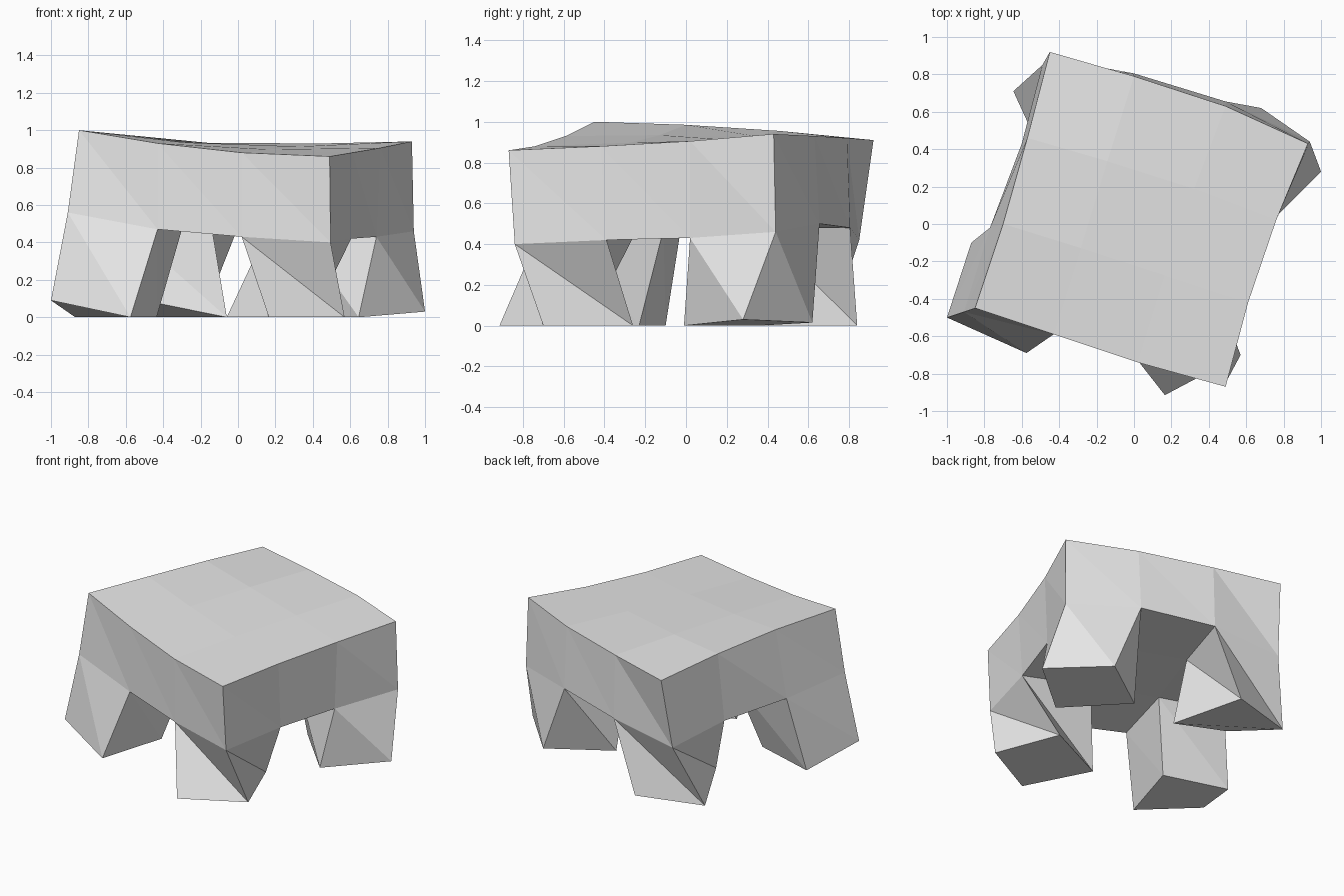
import bpy
import bmesh
from mathutils import Vector

old_cube = bpy.data.objects.get("Cube")
if old_cube:
    bpy.data.objects.remove(old_cube)

# One plain grey for the whole model
grey = bpy.data.materials.new("light_grey")
grey.use_nodes = True
shade = (0.8, 0.8, 0.8, 1)
grey.diffuse_color = shade
grey.node_tree.nodes["Principled BSDF"].inputs["Base Color"].default_value = shade


def points(rows):
    """Points given in hundredths of a unit."""
    return [Vector(row) / 100 for row in rows]


def patch_point(ring, column, row):
    """Point of a three by three patch, blended from its border ring."""
    u, v = column / 3, row / 3
    south, north = ring[column], ring[9 - column]
    west, east = ring[(12 - row) % 12], ring[3 + row]
    along = south * (1 - v) + north * v + west * (1 - u) + east * u
    corners = ((ring[0] * (1 - u) + ring[3] * u) * (1 - v)
               + (ring[9] * (1 - u) + ring[6] * u) * v)
    return along - corners


def patch(ring):
    return [[patch_point(ring, c, r) for c in range(4)] for r in range(4)]


def wall(upper, lower):
    """Closed band of folded faces between two loops of points."""
    count = len(upper)
    band = []
    for i in range(count):
        j = (i + 1) % count
        band.append((lower[i], lower[j], upper[i]))
        band.append((lower[j], upper[j], upper[i]))
    return band


def cell(grid, column, row):
    return (grid[row][column], grid[row][column + 1],
            grid[row + 1][column + 1], grid[row + 1][column])


def make_object(name, faces):
    bm = bmesh.new()
    for face in faces:
        bm.faces.new([bm.verts.new(p) for p in face])
    bmesh.ops.remove_doubles(bm, verts=bm.verts[:], dist=0.0001)
    mesh = bpy.data.meshes.new(name)
    bm.to_mesh(mesh)
    bm.free()
    mesh.materials.append(grey)
    obj = bpy.data.objects.new(name, mesh)
    bpy.context.collection.objects.link(obj)
    return obj


# Border loops of the slab, anticlockwise from the front corner on the -x side
top_ring = points([
    (-85, -45, 100), (-43, -59, 93), (2, -74, 88),
    (49, -87, 86), (61, -42, 88), (76, 2, 90.5),
    (93, 43, 94), (49, 63, 93), (0, 79, 92),
    (-45, 92, 91), (-57, 46, 95.5), (-70, 0, 98.5)])
under_ring = points([
    (-91, -47, 56), (-43, -59, 47), (2, -73, 43),
    (49.5, -84, 40), (60.5, -39, 42), (74, 2, 43),
    (94, 44, 46), (49, 65.5, 50), (0, 80.5, 48),
    (-49, 85, 42), (-60, 43, 48), (-77, -2, 51)])
top_grid = patch(top_ring)
under_grid = patch(under_ring)

# Warped slab, with the underside left open where the legs join
slab = wall(top_ring, under_ring)
for row in range(3):
    for column in range(3):
        slab.append(cell(top_grid, column, row))
        if row == 1 or column == 1:
            slab.append(cell(under_grid, column, row)[::-1])
make_object("slab", slab)

# Twisted legs: ring corner, inner grid position, foot outline
legs = {
    "front_right_leg": (0, (1, 1), [
        (-87, -10, 0), (-100, -50, 9), (-57.5, -69, 0), (-43.5, -23, 0)]),
    "front_left_leg": (3, (2, 1), [
        (16.5, -91.5, 0), (57, -70, 0), (40, -26, 0), (-6, -48, 0)]),
    "back_left_leg": (6, (2, 2), [
        (64.5, -1, 0), (100, 28, 3), (68, 62, 1.5), (29.5, 35.5, 0)]),
    "back_right_leg": (9, (1, 2), [
        (-19, 84, 0), (-64.5, 71, 0), (-48, 35, 8.5), (-6, 32, 0)]),
}
for name, (corner, (column, row), outline) in legs.items():
    upper = [under_ring[(corner + step) % 12] for step in (-1, 0, 1)]
    upper.append(under_grid[row][column])
    foot = points(outline)
    make_object(name, wall(upper, foot) + [foot[::-1]])
